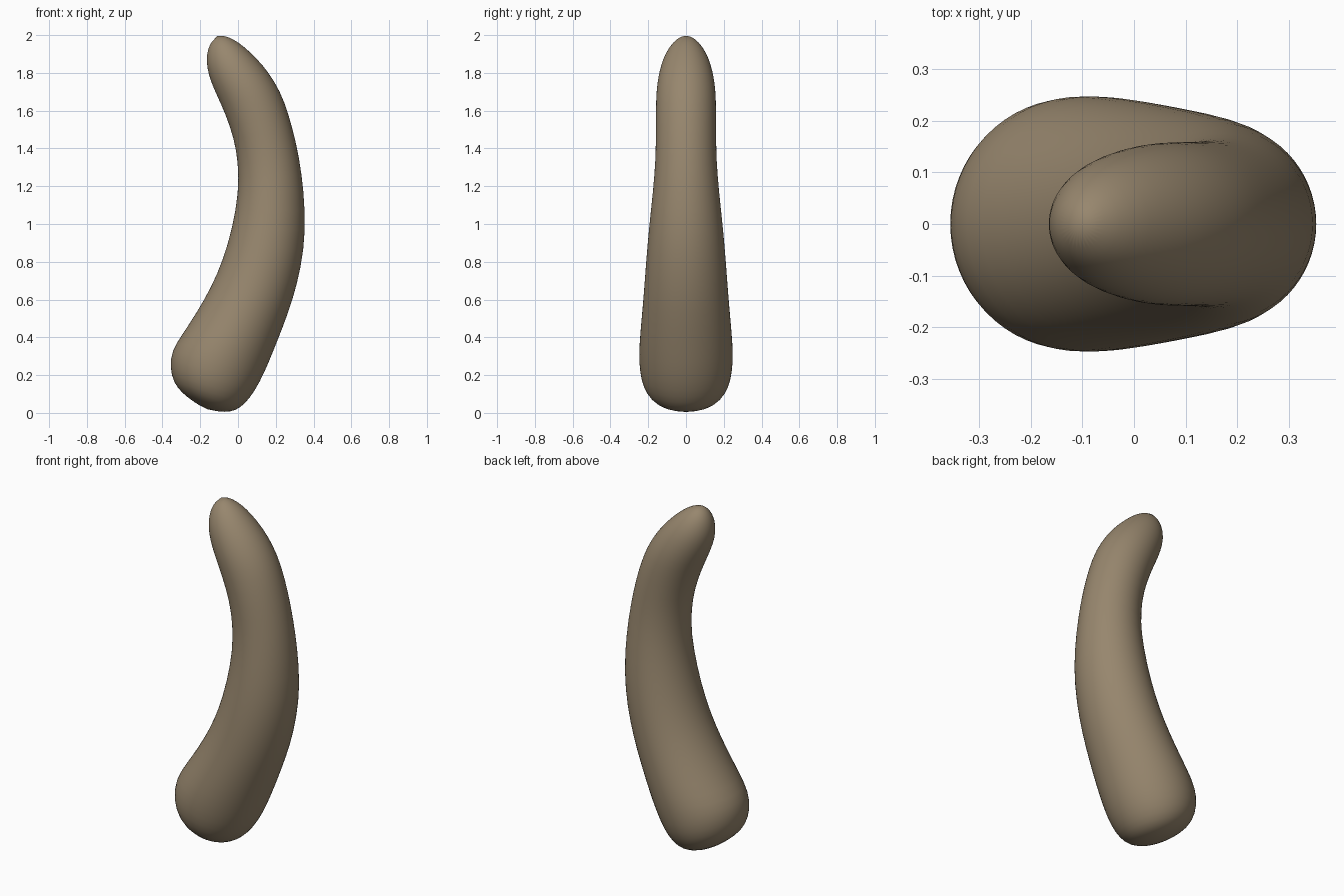
import bpy, bmesh, math

if "Cube" in bpy.data.objects:
    bpy.data.objects.remove(bpy.data.objects["Cube"])

# Body sections: left edge (x, z), right edge (x, z), half depth in y
sections = [
    (-.23, .055, -.07, .002, .10), (-.297, .105, -.01, .012, .165),
    (-.342, .16, .04, .05, .21), (-.362, .24, .09, .115, .24),
    (-.352, .33, .14, .21, .25), (-.30, .41, .185, .32, .248),
    (-.22, .53, .237, .45, .237), (-.14, .67, .292, .60, .224),
    (-.08, .81, .335, .77, .213), (-.03, .98, .36, .96, .198),
    (.003, 1.17, .349, 1.18, .175), (0, 1.32, .325, 1.35, .162),
    (-.02, 1.45, .292, 1.50, .16), (-.07, 1.59, .247, 1.65, .16),
    (-.112, 1.68, .195, 1.755, .157), (-.147, 1.76, .13, 1.845, .143),
    (-.165, 1.83, .06, 1.915, .122), (-.167, 1.89, 0, 1.965, .092),
    (-.153, 1.95, -.055, 1.993, .055),
]
bottom_pole, top_pole = (-.165, 0, .018), (-.108, 0, 2.0)
N = 32

bm = bmesh.new()
rings = []
for lx, lz, rx, rz, w in sections:
    cx, cz, dx, dz = (lx + rx) / 2, (lz + rz) / 2, (rx - lx) / 2, (rz - lz) / 2
    ring = []
    for i in range(N):
        a = 2 * math.pi * i / N
        c, s = math.cos(a), math.sin(a)
        ring.append(bm.verts.new((cx + dx * c, w * s, cz + dz * c)))
    rings.append(ring)

# Skin between neighbouring sections
for a, b in zip(rings, rings[1:]):
    for i in range(N):
        j = (i + 1) % N
        bm.faces.new((a[i], a[j], b[j], b[i]))

# Rounded ends
for ring, pole in ((rings[0], bottom_pole), (rings[-1], top_pole)):
    p = bm.verts.new(pole)
    for i in range(N):
        bm.faces.new((ring[i], ring[(i + 1) % N], p))
bmesh.ops.recalc_face_normals(bm, faces=bm.faces[:])
for f in bm.faces:
    f.smooth = True

mesh = bpy.data.meshes.new("curved_body")
bm.to_mesh(mesh)
bm.free()
body = bpy.data.objects.new("curved_body", mesh)
bpy.context.collection.objects.link(body)

mat = bpy.data.materials.new("dull brown")
mat.diffuse_color = (.31, .24, .155, 1)
mat.use_nodes = True
mat.node_tree.nodes["Principled BSDF"].inputs["Base Color"].default_value = mat.diffuse_color
mesh.materials.append(mat)

sub = body.modifiers.new("smooth", 'SUBSURF')
sub.levels = sub.render_levels = 1
